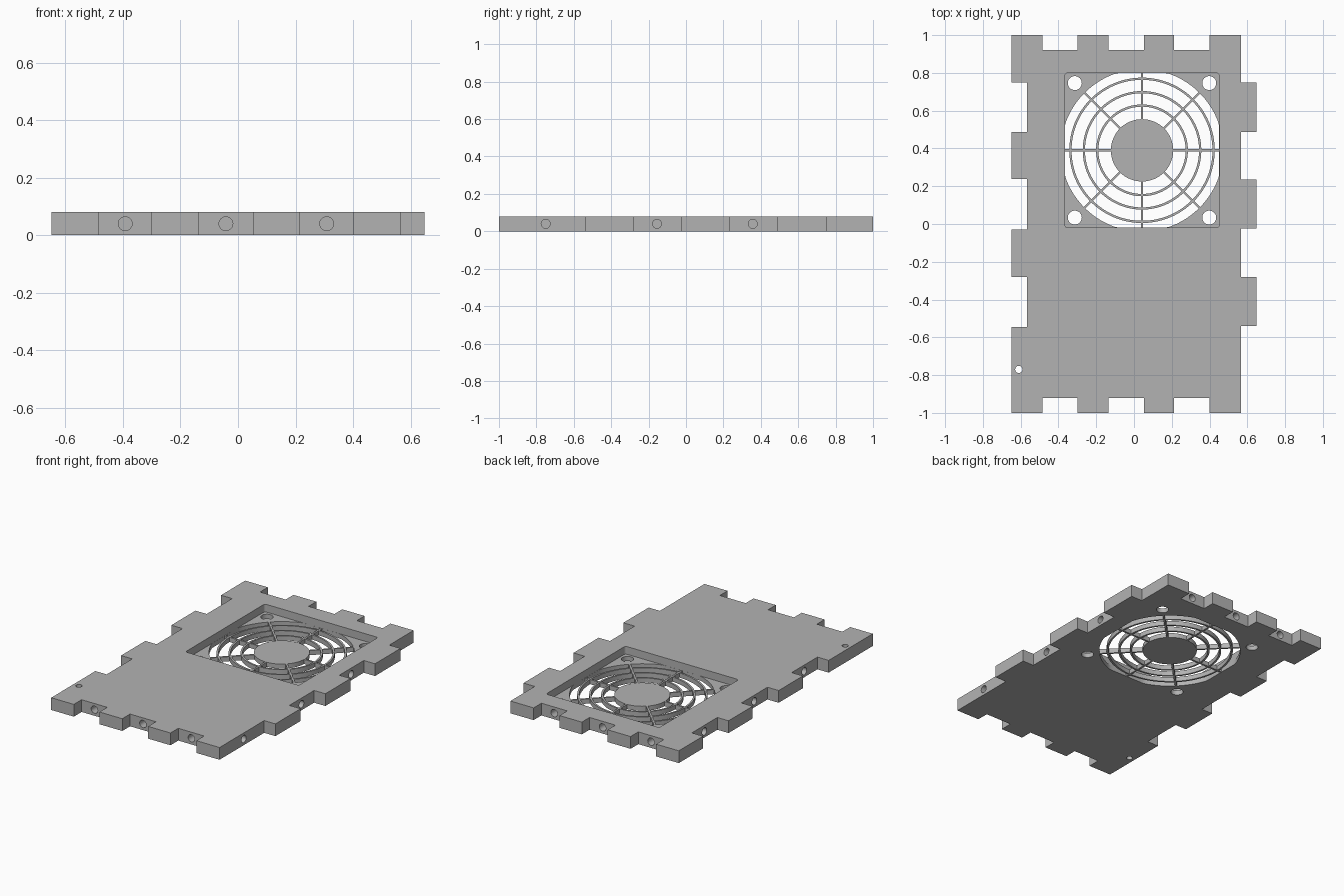
import bpy, bmesh, math
from mathutils import Matrix, Vector

if "Cube" in bpy.data.objects:
    bpy.data.objects.remove(bpy.data.objects["Cube"])

T = 0.08                        # panel thickness
FLOOR = 0.03                    # thickness left under the fan recess
FAN = Vector((0.0425, 0.39))    # fan centre
HALF = 0.409                    # half side of the fan recess
OPEN_R = 0.43                   # radius of the airflow opening

grey = bpy.data.materials.new("grey plastic")
grey.use_nodes = True
colour = (0.45, 0.45, 0.45, 1)
grey.diffuse_color = colour
grey.node_tree.nodes["Principled BSDF"].inputs["Base Color"].default_value = colour


def new_object(name, bm):
    bmesh.ops.recalc_face_normals(bm, faces=bm.faces)
    mesh = bpy.data.meshes.new(name)
    bm.to_mesh(mesh)
    bm.free()
    mesh.materials.append(grey)
    obj = bpy.data.objects.new(name, mesh)
    bpy.context.collection.objects.link(obj)
    return obj


def prism(name, points, z0, z1):
    """Extrude a flat outline upward."""
    bm = bmesh.new()
    face = bm.faces.new([bm.verts.new((p[0], p[1], z0)) for p in points])
    ext = bmesh.ops.extrude_face_region(bm, geom=[face])
    verts = [v for v in ext["geom"] if isinstance(v, bmesh.types.BMVert)]
    bmesh.ops.translate(bm, verts=verts, vec=(0, 0, z1 - z0))
    return new_object(name, bm)


def circle(center, r, n=32):
    return [(center[0] + r * math.cos(math.tau * i / n),
             center[1] + r * math.sin(math.tau * i / n)) for i in range(n)]


def rod(name, center, axis, r, length):
    """Cylinder along any axis."""
    bm = bmesh.new()
    rot = Vector(axis).to_track_quat("Z", "Y").to_matrix().to_4x4()
    bmesh.ops.create_cone(bm, cap_ends=True, segments=24, radius1=r, radius2=r,
                          depth=length, matrix=Matrix.Translation(center) @ rot)
    return new_object(name, bm)


def combine(target, tool, operation):
    mod = target.modifiers.new("combine", "BOOLEAN")
    mod.operation, mod.solver, mod.object = operation, "EXACT", tool
    bpy.context.view_layer.objects.active = target
    bpy.ops.object.modifier_apply(modifier=mod.name)
    bpy.data.objects.remove(tool)


# Panel outline with finger joints on all four edges
X_OUT, X_IN, Y_OUT, Y_IN = 0.648, 0.567, 1.0, 0.92
x_steps = [-0.485, -0.30, -0.135, 0.052, 0.213, 0.40]
right_steps = [-0.54, -0.28, -0.025, 0.235, 0.487, 0.75]
left_steps = [-0.545, -0.28, -0.03, 0.238, 0.487, 0.75]


def stepped(steps, first, second):
    """Pairs of (position along edge, level) alternating between two levels."""
    out = []
    for i, s in enumerate(steps):
        a, b = (first, second) if i % 2 == 0 else (second, first)
        out += [(s, a), (s, b)]
    return out


outline = [(-X_OUT, -Y_OUT)] + stepped(x_steps, -Y_OUT, -Y_IN)
outline += [(X_IN, -Y_OUT)] + [(x, y) for y, x in stepped(right_steps, X_IN, X_OUT)]
outline += [(X_IN, Y_OUT)] + stepped(x_steps, Y_OUT, Y_IN)[::-1]
outline += [(-X_OUT, Y_OUT)]
outline += [(x, y) for y, x in stepped(left_steps, -X_OUT, -X_IN)[::-1]]
panel = prism("panel", outline, 0, T)

# Square fan recess with rounded corners
recess = []
fillet = 0.015
for k, (sx, sy) in enumerate([(1, 1), (-1, 1), (-1, -1), (1, -1)]):
    corner = FAN + Vector((sx, sy)) * (HALF - fillet)
    for i in range(5):
        a = (k + i / 4) * math.pi / 2
        recess.append((corner.x + fillet * math.cos(a), corner.y + fillet * math.sin(a)))
combine(panel, prism("recess_cutter", recess, FLOOR, T + 0.1), "DIFFERENCE")

# Round airflow opening, trimmed to the recess
limit = HALF - 0.0005
opening = [[FAN[j] + max(-limit, min(limit, p[j])) for j in (0, 1)]
           for p in circle((0, 0), OPEN_R, 128)]
combine(panel, prism("opening_cutter", opening, -0.1, FLOOR + 0.01), "DIFFERENCE")

# Fan screw holes and the small hole near the front corner
for sx in (-1, 1):
    for sy in (-1, 1):
        spot = FAN + Vector((sx, sy)) * 0.356
        combine(panel, prism("screw_cutter", circle(spot, 0.037), -0.1, 0.2), "DIFFERENCE")
combine(panel, prism("pin_cutter", circle((-0.61, -0.77), 0.019), -0.1, 0.2), "DIFFERENCE")

# Blind holes in the notches of each edge
DEPTH = 0.2
holes = [((x, s * Y_IN, T / 2), (0, 1, 0)) for x in (-0.392, -0.042, 0.308) for s in (-1, 1)]
holes += [((X_IN, y, T / 2), (1, 0, 0)) for y in (-0.75, -0.155, 0.357)]
holes += [((-X_IN, y, T / 2), (1, 0, 0)) for y in (-0.41, 0.105, 0.62)]
for center, axis in holes:
    combine(panel, rod("edge_cutter", center, axis, 0.024, DEPTH), "DIFFERENCE")

# Fan grille: hub, three rings and eight spokes
grille = prism("fan_grille", circle(FAN, 0.165, 64), 0, FLOOR)
WIDTH = 0.012
for k in range(4):
    reach = (HALF if k % 2 == 0 else OPEN_R) + 0.003
    along = Vector((math.cos(k * math.pi / 4), math.sin(k * math.pi / 4)))
    side = Vector((-along.y, along.x)) * WIDTH / 2
    bar = [FAN + along * a * reach + side * b for a, b in ((-1, -1), (1, -1), (1, 1), (-1, 1))]
    combine(grille, prism("spoke", bar, 0, FLOOR), "UNION")
for r in (0.237, 0.308, 0.379):
    ring = prism("ring", circle(FAN, r + WIDTH / 2, 96), 0, FLOOR)
    combine(ring, prism("ring_cutter", circle(FAN, r - WIDTH / 2, 96), -0.1, 0.1), "DIFFERENCE")
    combine(grille, ring, "UNION")

# Smooth round walls, keep the edges sharp
bpy.ops.object.select_all(action="DESELECT")
for obj in (panel, grille):
    obj.select_set(True)
    bpy.context.view_layer.objects.active = obj
bpy.ops.object.shade_smooth_by_angle(angle=math.radians(30))
